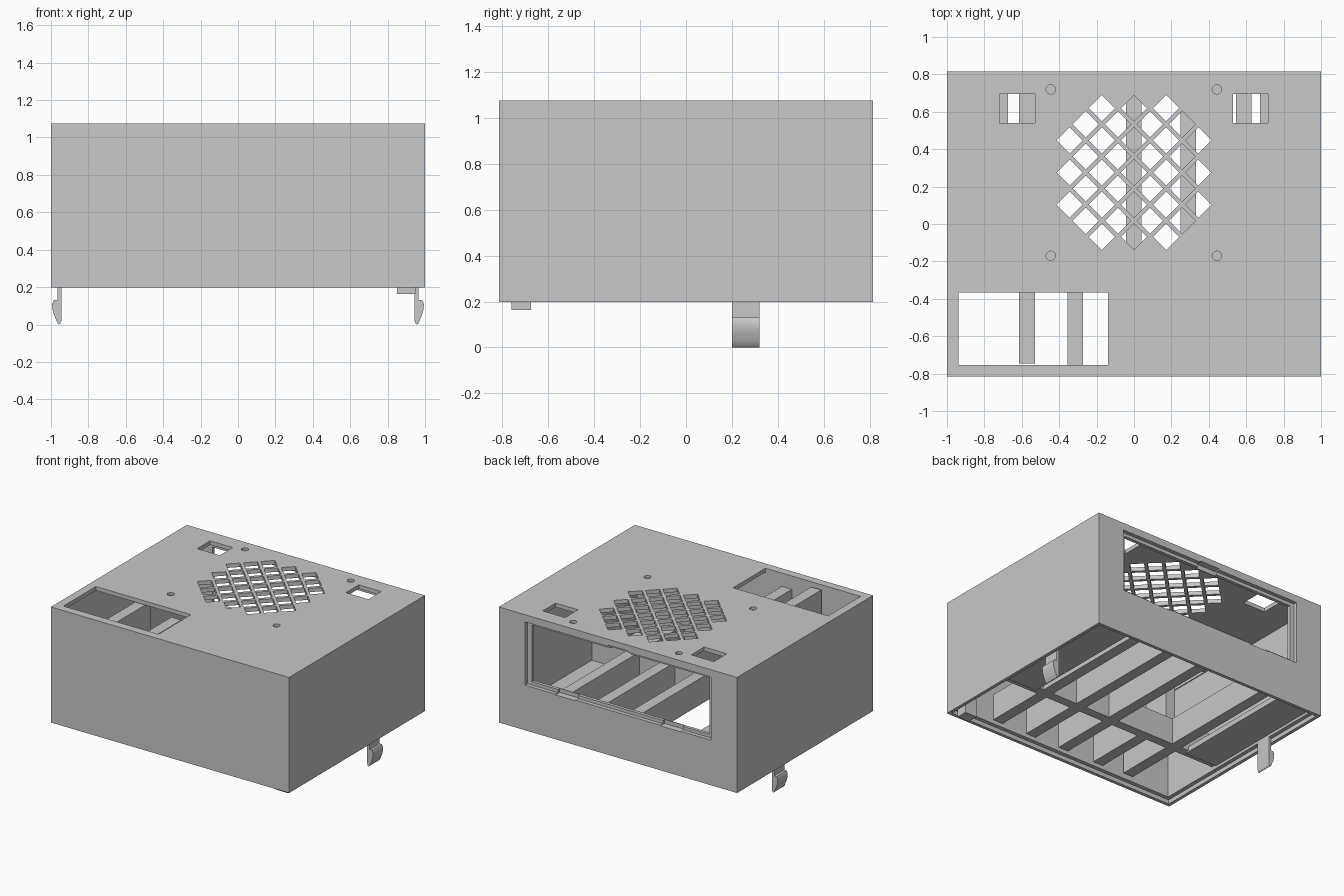
import bpy, bmesh, math
from mathutils import Matrix

if "Cube" in bpy.data.objects:
    bpy.data.objects.remove(bpy.data.objects["Cube"])

grey = bpy.data.materials.new("plain grey")
grey.diffuse_color = (0.58, 0.58, 0.58, 1)
grey.use_nodes = True
grey.node_tree.nodes["Principled BSDF"].inputs["Base Color"].default_value = grey.diffuse_color


def finish(name, bm):
    bmesh.ops.recalc_face_normals(bm, faces=bm.faces)
    me = bpy.data.meshes.new(name)
    bm.to_mesh(me)
    bm.free()
    me.materials.append(grey)
    ob = bpy.data.objects.new(name, me)
    bpy.context.collection.objects.link(ob)
    return ob


def add_box(bm, x0, x1, y0, y1, z0, z1):
    m = Matrix.Translation(((x0 + x1) / 2, (y0 + y1) / 2, (z0 + z1) / 2))
    m = m @ Matrix.Diagonal((x1 - x0, y1 - y0, z1 - z0, 1))
    bmesh.ops.create_cube(bm, size=1, matrix=m)


def box(name, *dims):
    bm = bmesh.new()
    add_box(bm, *dims)
    return finish(name, bm)


def add_prism(bm, x, y, r, sides, z0, z1):
    bmesh.ops.create_cone(bm, cap_ends=True, segments=sides, radius1=r, radius2=r, depth=z1 - z0,
                          matrix=Matrix.Translation((x, y, (z0 + z1) / 2)))


def cut(target, cutter):
    cutter.hide_render = True
    mod = target.modifiers.new("cut", 'BOOLEAN')
    mod.operation = 'DIFFERENCE'
    mod.solver = 'EXACT'
    mod.object = cutter
    bpy.context.view_layer.objects.active = target
    bpy.ops.object.modifier_apply(modifier=mod.name)
    bpy.data.objects.remove(cutter)


# Housing: open-bottomed box with a thin roof and a stepped bottom rim
TOP, BASE, W, D, T = 1.075, 0.198, 1.0, 0.815, 0.055
shell = box("housing", -W, W, -D, D, BASE, TOP)
cut(shell, box("cavity", -W + T, W - T, -D + T, D - T, 0.1, TOP - 0.03))
cut(shell, box("rim_step", -W + .025, W - .025, -D + .025, D - .025, 0.1, 0.23))

# Top openings: cable bay, two slots, blind screw holes and the diamond grille
bm = bmesh.new()
add_box(bm, -0.938, -0.14, -0.753, -0.365, 1.0, 1.2)
add_box(bm, -0.72, -0.53, 0.54, 0.695, 1.0, 1.2)
add_box(bm, 0.528, 0.717, 0.54, 0.695, 1.0, 1.2)
for x in (-0.445, 0.443):
    for y in (0.72, -0.17):
        add_prism(bm, x, y, 0.025, 20, TOP - 0.02, 1.2)
P = 0.172
for i in range(-4, 5):
    for j in range(-4, 5):
        if i % 2 == j % 2 and abs(i) + abs(j) < 8:
            add_prism(bm, i * P / 2, 0.275 + j * P / 2, 0.07, 4, 1.0, 1.2)
cut(shell, finish("top_cutter", bm))

# Rear window: shallow recess, through opening and clip notches
cut(shell, box("recess", -0.78, 0.78, D - 0.03, D + 0.1, 0.54, 1.02))
cut(shell, box("window", -0.745, 0.745, D - 0.1, D + 0.1, 0.565, 0.995))
for x, z in ((0, 0.985), (-0.44, 0.535), (0.44, 0.535)):
    cut(shell, box("notch", x - 0.085, x + 0.085, D - 0.05, D + 0.05, z, z + 0.045))

# Inner framework: rear bars, front dividers, cross wall and side ledges
Z0, Z1 = 0.26, 0.46
for x in (-0.572, -0.002, 0.29, 0.587):
    box("rear_bar", x - 0.042, x + 0.042, -0.22, 0.77, Z0, Z1)
for x in (-0.002, 0.29, 0.587):
    box("front_divider", x - 0.042, x + 0.042, -0.77, -0.29, Z0, Z1)
box("tall_divider", -0.614, -0.53, -0.745, -0.29, Z0, 1.04)
box("tall_divider", -0.356, -0.272, -0.77, -0.29, Z0, 0.97)
box("cross_wall", -0.955, 0.955, -0.29, -0.22, Z0, Z1)
for s in (-1, 1):
    a, b = sorted((s * 0.674, s * 0.955))
    box("side_ledge", a, b, -0.25, 0.77, 0.25, 0.29)

# Snap hooks below both sides: extruded barbed profile
profile = [(0.945, 0.44), (0.945, 0.02), (0.949, 0.006), (0.956, 0.0), (0.964, 0.006),
           (0.975, 0.03), (0.985, 0.055), (0.992, 0.08), (0.994, 0.11),
           (0.985, 0.13), (0.966, 0.13), (0.966, 0.44)]
for s in (-1, 1):
    bm = bmesh.new()
    face = bm.faces.new([bm.verts.new((s * x, 0.2, z)) for x, z in profile])
    ext = bmesh.ops.extrude_face_region(bm, geom=[face])
    bmesh.ops.translate(bm, vec=(0, 0.12, 0),
                        verts=[v for v in ext["geom"] if isinstance(v, bmesh.types.BMVert)])
    hook = finish("snap_hook", bm)
    bpy.ops.object.select_all(action='DESELECT')
    hook.select_set(True)
    bpy.context.view_layer.objects.active = hook
    bpy.ops.object.shade_smooth_by_angle(angle=math.radians(30))

# Locating tab at the front right
box("locating_tab", 0.85, 0.95, -0.76, -0.675, 0.163, 0.3)
